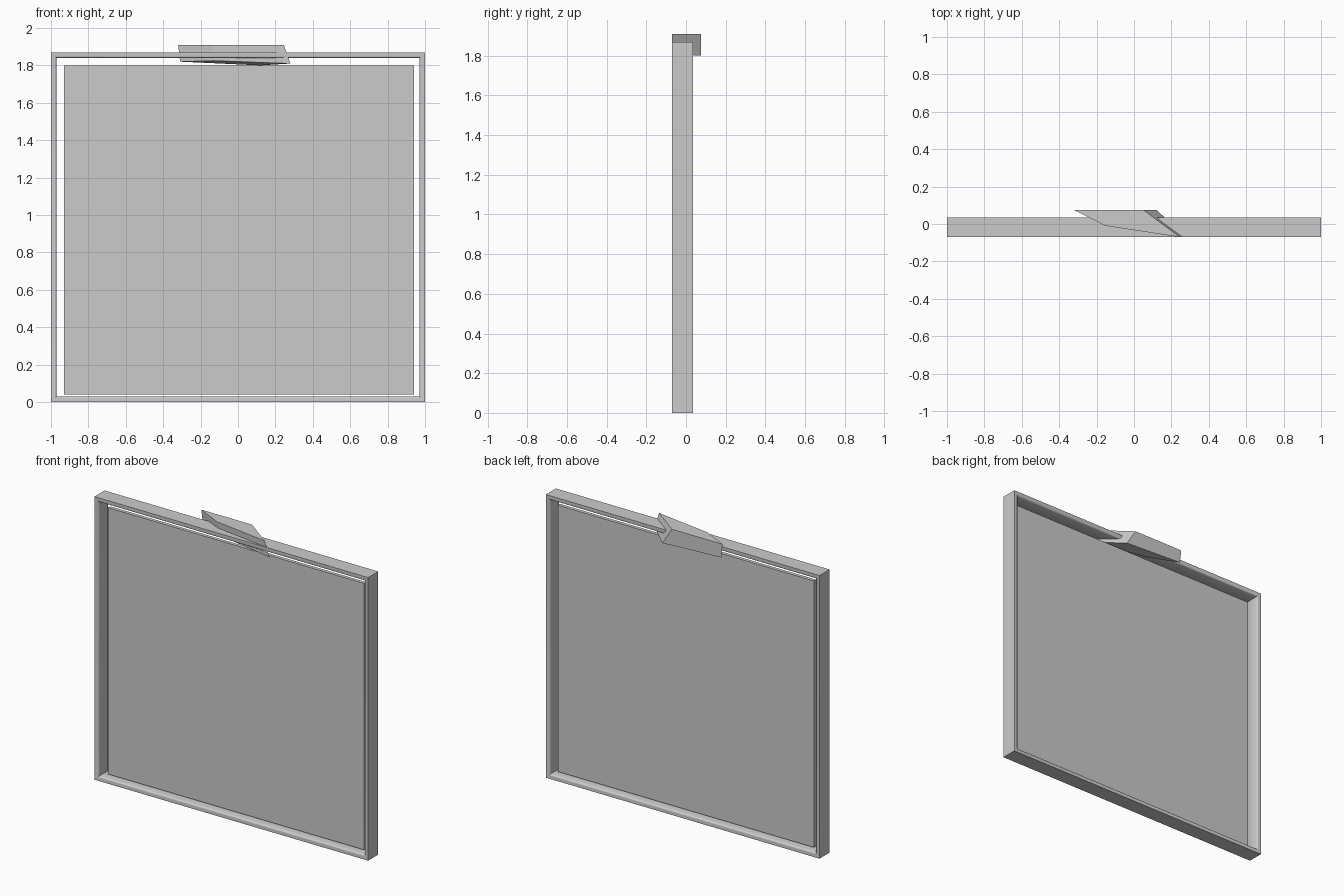
import bpy, bmesh
from mathutils import Vector

if "Cube" in bpy.data.objects:
    bpy.data.objects.remove(bpy.data.objects["Cube"])


def finish(bm, name, smooth=False):
    bmesh.ops.recalc_face_normals(bm, faces=bm.faces[:])
    me = bpy.data.meshes.new(name)
    bm.to_mesh(me)
    bm.free()
    ob = bpy.data.objects.new(name, me)
    bpy.context.collection.objects.link(ob)
    if smooth:
        bpy.ops.object.select_all(action='DESELECT')
        ob.select_set(True)
        bpy.context.view_layer.objects.active = ob
        bpy.ops.object.shade_smooth_by_angle(angle=0.9)
    return ob


# Window frame: a small bar profile (inward distance, y) swept round the rectangle
def make_frame(width, height, profile):
    bm = bmesh.new()
    corners = [(-1, 0), (1, 0), (1, 1), (-1, 1)]
    rings = []
    for sx, top in corners:
        rings.append([bm.verts.new((sx * (width / 2 - d), y,
                                    height - d if top else d))
                      for d, y in profile])
    n = len(profile)
    for i in range(4):
        a, b = rings[i], rings[(i + 1) % 4]
        for j in range(n):
            k = (j + 1) % n
            bm.faces.new((a[j], a[k], b[k], b[j]))
    return finish(bm, "window_frame", smooth=True)


make_frame(2.0, 1.87, [(0, -0.07), (0.022, -0.07), (0.027, -0.066), (0.030, -0.058),
                       (0.030, 0.023), (0.027, 0.031), (0.022, 0.035), (0, 0.035)])


# Glass panes: cracked sheet split into pieces with hairline gaps
def make_pane(name, outline, y0=-0.029, y1=-0.006, gap=0.0012):
    bm = bmesh.new()
    face = bm.faces.new([bm.verts.new((x, y0, z)) for x, z in outline])
    rim = bmesh.ops.inset_region(bm, faces=[face], thickness=gap)["faces"]
    bmesh.ops.delete(bm, geom=rim, context='FACES')
    out = bmesh.ops.extrude_face_region(bm, geom=bm.faces[:], use_keep_orig=True)
    verts = [v for v in out["geom"] if isinstance(v, bmesh.types.BMVert)]
    bmesh.ops.translate(bm, verts=verts, vec=Vector((0, y1 - y0, 0)))
    return finish(bm, name)


L, R, B, T = -0.93, 0.94, 0.04, 1.80
low, high = (-0.05, 0.94), (0.03, 1.02)
left, right = (L, 0.92), (R, 0.93)
cut_top, cut_side = (0.84, T), (R, 1.59)
panes = {
    "pane_upper_left": [left, low, high, (0.03, T), (L, T)],
    "pane_upper_right": [high, right, cut_side, cut_top, (0.03, T)],
    "pane_corner_chip": [cut_side, (R, T), cut_top],
    "pane_lower_right": [(-0.05, B), (R, B), right, high, low],
    "pane_lower_left": [(L, B), (-0.05, B), low, left],
}
for name, outline in panes.items():
    make_pane(name, outline)

# Slanted wedge sitting across the top bar
top = [(-0.32, 0.075, 1.91), (0.05, 0.075, 1.91), (0.245, -0.07, 1.91), (-0.15, -0.01, 1.91)]
bottom = [(-0.31, 0.075, 1.82), (0.12, 0.075, 1.80), (0.28, -0.07, 1.81), (-0.13, -0.01, 1.825)]
bm = bmesh.new()
tv = [bm.verts.new(p) for p in top]
bv = [bm.verts.new(p) for p in bottom]
bm.faces.new(tv)
bm.faces.new(bv[::-1])
for i in range(4):
    k = (i + 1) % 4
    bm.faces.new((tv[i], bv[i], bv[k], tv[k]))
finish(bm, "top_wedge")
